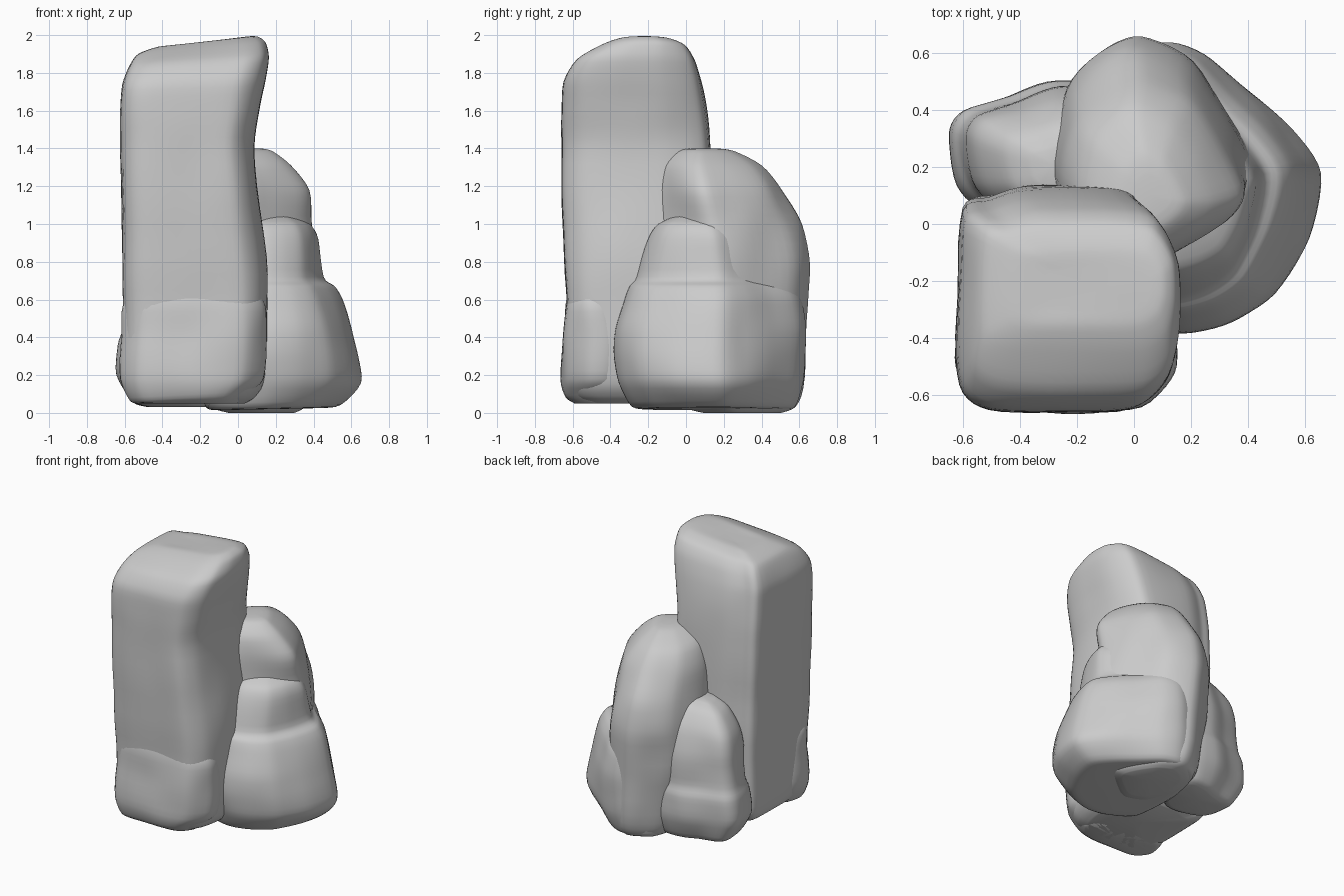
import bpy, bmesh
from mathutils import Vector, noise


def spline(pts, n, closed):
    """Catmull-Rom style resampling through every point."""
    out, k = [], len(pts)
    get = (lambda i: pts[i % k]) if closed else (lambda i: pts[max(0, min(k - 1, i))])
    for i in range(k if closed else k - 1):
        a, b, c, d = (Vector(get(i + j)) for j in (-1, 0, 1, 2))
        for s in range(n):
            t = s / n
            out.append(b + 0.4 * t * ((c - a) + t * ((-2 * (c - a) - (d - b)) + t * ((c - a) + (d - b))))
                       + (c - b) * (3 * t * t - 2 * t ** 3))
    if not closed:
        out.append(Vector(pts[-1]))
    return out


def rock(name, plan, levels, bump=0.02):
    """Loft a plan outline through levels of (z, x0, x1, y0, y1, tilt)."""
    ring = spline(plan, 5, True)
    lo = [min(p[i] for p in ring) for i in (0, 1)]
    hi = [max(p[i] for p in ring) for i in (0, 1)]
    unit = [[(p[i] - lo[i]) / (hi[i] - lo[i]) for i in (0, 1)] for p in ring]
    bm = bmesh.new()
    rows = []
    for z, x0, x1, y0, y1, tilt in spline(levels, 4, False):
        row = []
        for u, v in unit:
            p = Vector((x0 + u * (x1 - x0), y0 + v * (y1 - y0), z + tilt * (u - 0.5) * (x1 - x0)))
            d = bump * noise.noise(p * 3.5)
            out = Vector((u - 0.5, v - 0.5, 0)).normalized()
            row.append(bm.verts.new(p + out * d))
        rows.append(row)
    n = len(unit)
    for a, b in zip(rows, rows[1:]):
        for i in range(n):
            j = (i + 1) % n
            bm.faces.new((a[i], a[j], b[j], b[i]))
    # fan caps
    for row in (rows[0], rows[-1]):
        c = bm.verts.new(sum((v.co for v in row), Vector()) / n)
        for i in range(n):
            bm.faces.new((row[i], row[(i + 1) % n], c))
    bmesh.ops.recalc_face_normals(bm, faces=bm.faces)
    me = bpy.data.meshes.new(name)
    bm.to_mesh(me)
    bm.free()
    me.shade_smooth()
    ob = bpy.data.objects.new(name, me)
    bpy.context.collection.objects.link(ob)
    return ob


# tall front pillar
rock("tall_pillar",
     [(-.61, -.55), (-.5, -.64), (-.2, -.65), (.02, -.64), (.12, -.54), (.16, -.35),
      (.155, -.1), (.1, .06), (.01, .13), (-.35, .14), (-.5, .1), (-.6, .06), (-.62, -.25)],
     [(.05, -.48, .04, -.52, .03, 0), (.09, -.57, .1, -.59, .08, 0), (.2, -.6, .15, -.62, .12, 0),
      (.65, -.605, .16, -.635, .14, 0), (1.0, -.615, .13, -.655, .14, 0),
      (1.4, -.62, .085, -.66, .13, 0), (1.6, -.62, .115, -.66, .11, .02),
      (1.75, -.61, .145, -.65, .085, .03), (1.86, -.575, .165, -.58, .05, .06),
      (1.93, -.53, .15, -.45, .0, .09), (1.965, -.42, .11, -.36, -.08, .1),
      (1.972, -.3, .06, -.3, -.15, .12)], .01)

# boulder bulging out at the foot of the pillar
rock("front_base_rock",
     [(-.63, -.5), (-.52, -.63), (-.25, -.66), (.02, -.64), (.14, -.52), (.14, -.4),
      (.05, -.33), (-.3, -.3), (-.58, -.33)],
     [(.05, -.52, .0, -.58, -.38, .0), (.08, -.58, .06, -.63, -.34, .06),
      (.18, -.63, .14, -.66, -.3, 0), (.4, -.615, .15, -.655, -.3, 0),
      (.57, -.6, .14, -.645, -.33, 0), (.68, -.5, .06, -.61, -.4, 0)])

# domed rock behind
rock("rear_tall_rock",
     [(-.3, .2), (-.25, .48), (-.12, .62), (0, .66), (.17, .57), (.3, .38), (.38, .18),
      (.32, .06), (.15, -.07), (0, -.15), (-.2, -.08)],
     [(0, -.05, .3, .1, .5, 0), (.03, -.14, .36, .0, .58, 0), (.13, -.2, .42, -.1, .62, 0),
      (.5, -.27, .44, -.15, .64, 0), (.78, -.29, .42, -.17, .66, 0),
      (1.0, -.28, .39, -.17, .61, 0), (1.18, -.25, .375, -.16, .51, 0),
      (1.31, -.19, .28, -.13, .4, 0), (1.385, -.07, .18, -.04, .26, 0),
      (1.4, 0, .12, .03, .17, 0)])

# broad rock on the right, its rounded shoulder leaning into the rear one
rock("right_rock",
     [(-.18, -.2), (.02, -.35), (.18, -.38), (.35, -.34), (.5, -.25), (.61, -.05), (.65, .18),
      (.55, .33), (.4, .47), (.25, .6), (.1, .64), (-.1, .55), (-.2, .2)],
     [(.02, -.1, .45, -.2, .5, .02), (.035, -.17, .54, -.29, .58, .02),
      (.16, -.2, .645, -.36, .62, 0), (.3, -.2, .64, -.38, .63, 0),
      (.45, -.18, .605, -.37, .635, 0), (.6, -.15, .545, -.33, .61, 0),
      (.67, -.12, .5, -.3, .57, 0), (.72, -.1, .445, -.26, .53, 0),
      (.92, -.07, .425, -.2, .43, 0), (1.0, -.03, .38, -.15, .36, 0),
      (1.05, .06, .28, -.04, .25, 0)], .015)

# lower rock at the back left
rock("rear_left_rock",
     [(-.61, .1), (-.65, .3), (-.6, .39), (-.42, .44), (-.25, .5), (-.05, .48), (.05, .2),
      (-.2, -.05), (-.5, 0)],
     [(.03, -.48, -.1, .1, .4, 0), (.06, -.57, -.05, .04, .45, 0), (.2, -.65, .0, .0, .5, 0),
      (.36, -.63, 0, 0, .5, 0), (.45, -.6, 0, .02, .475, 0), (.65, -.59, -.02, .02, .48, 0),
      (.82, -.55, -.05, .03, .44, .1), (.94, -.46, -.12, .06, .36, .15),
      (.98, -.36, -.18, .12, .28, .15)])
